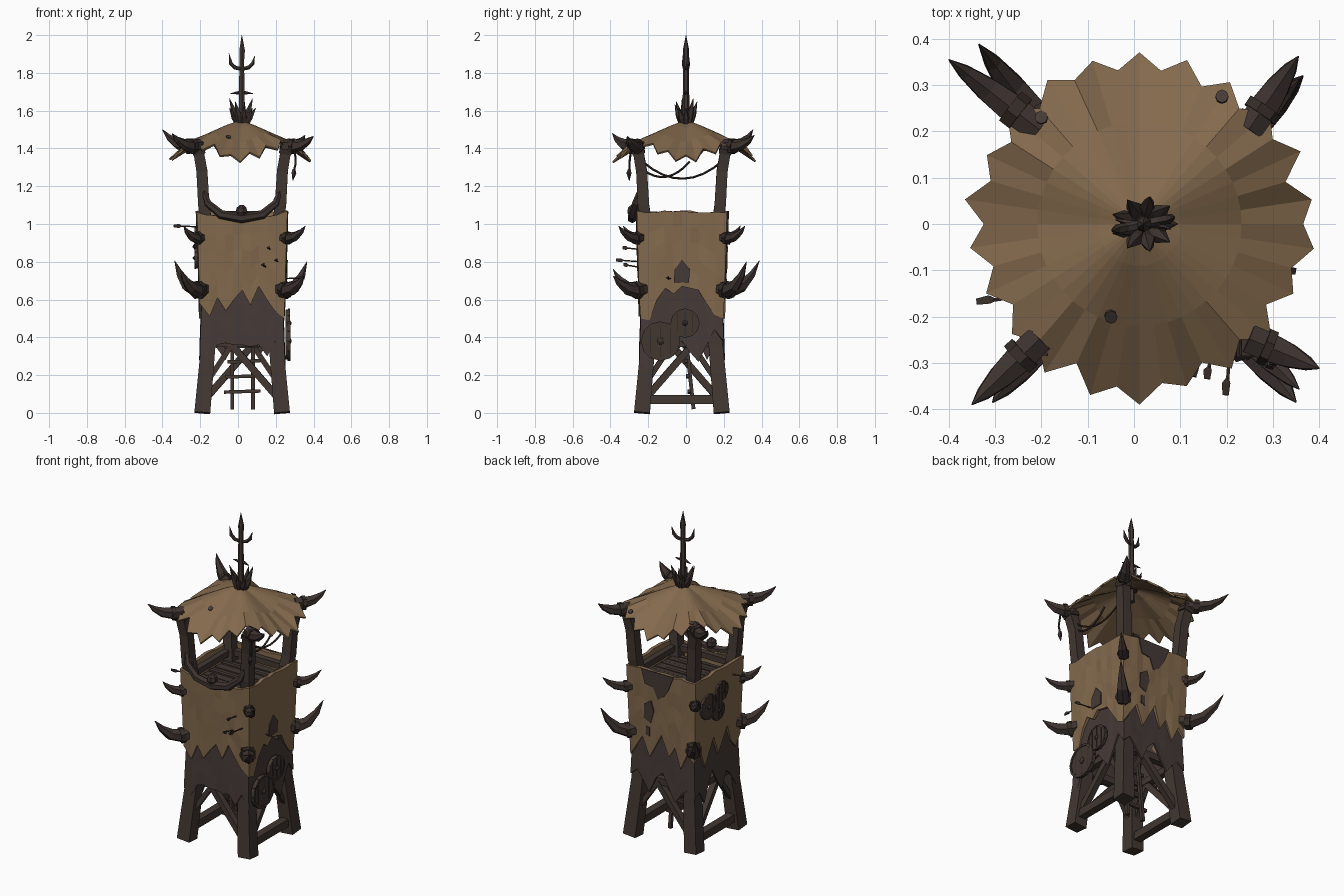
import bpy, bmesh, math, random
from mathutils import Vector

if "Cube" in bpy.data.objects:
    bpy.data.objects.remove(bpy.data.objects["Cube"])
random.seed(4)
CX, CY = 0.022, -0.022          # tower axis


def mat(name, c):
    m = bpy.data.materials.new(name)
    m.diffuse_color = (*c, 1)
    m.use_nodes = True
    m.node_tree.nodes["Principled BSDF"].inputs["Base Color"].default_value = m.diffuse_color
    return m


TAN = mat("tan_hide", (0.228, 0.143, 0.074))
DARK = mat("dark_hide", (0.060, 0.042, 0.037))
WOOD = mat("dark_wood", (0.054, 0.038, 0.031))
HORN = mat("dark_horn", (0.047, 0.033, 0.029))
SHIELD = mat("shield_wood", (0.054, 0.038, 0.030))
ROPE = mat("rope", (0.036, 0.025, 0.020))


def finish(bm, name, m, thick=0):
    bmesh.ops.recalc_face_normals(bm, faces=bm.faces)
    me = bpy.data.meshes.new(name)
    bm.to_mesh(me)
    bm.free()
    me.materials.append(m)
    ob = bpy.data.objects.new(name, me)
    bpy.context.collection.objects.link(ob)
    if thick:
        s = ob.modifiers.new("thickness", 'SOLIDIFY')
        s.thickness, s.offset = thick, 0
    return ob


def tube(name, pts, radii, m, sides=6):
    """Faceted tube along points; a radius list gives the taper."""
    pts = [Vector(p) for p in pts]
    if not isinstance(radii, (list, tuple)):
        radii = [radii] * len(pts)
    d = (pts[-1] - pts[0]).normalized()
    ref = Vector((0, 0, 1)) if abs(d.z) < 0.8 else Vector((0, 1, 0))
    bm = bmesh.new()
    rings = []
    for i, p in enumerate(pts):
        t = (pts[min(i + 1, len(pts) - 1)] - pts[max(i - 1, 0)]).normalized()
        a = ref.cross(t).normalized()
        b = t.cross(a)
        angs = [math.pi / sides + 2 * math.pi * k / sides for k in range(sides)]
        rings.append([bm.verts.new(p + radii[i] * (a * math.cos(g) + b * math.sin(g))) for g in angs])
    for r, s in zip(rings, rings[1:]):
        for k in range(sides):
            bm.faces.new((r[k], r[(k + 1) % sides], s[(k + 1) % sides], s[k]))
    bm.faces.new(rings[0])
    bm.faces.new(rings[-1])
    return finish(bm, name, m)


def beam(name, a, b, half, m=WOOD):
    return tube(name, [a, b], half * 1.414, m, 4)


def side_point(side, u, w, z):
    """Point on a tower wall: side 0 front, 1 right, 2 back, 3 left; u runs -1..1."""
    x, y = [(u, -1), (1, u), (-u, 1), (-1, -u)][side]
    return Vector((CX + x * w, CY + y * w, z))


def light_w(z):
    return 0.216 + 0.03 * (z - 0.55)


def dark_w(z):
    return 0.207 + 0.036 * (0.7 - z)


def hide_wall(name, width, top, hems, m, thick, jitter, levels=5):
    """Square sleeve of hide with a ragged hem, ten columns per side."""
    bm = bmesh.new()
    cols = []
    for s in range(4):
        for i, hem in enumerate(hems[s]):
            u, col, head = -1 + i / 5, [], top(s, -1 + i / 5)
            for k in range(levels + 1):
                z = head + (hem - head) * k / levels
                w = width(z) + (random.uniform(-jitter, jitter) if i else 0)
                col.append(bm.verts.new(side_point(s, u * width(z) / w, w, z)))
            cols.append(col)
    for c, d in zip(cols, cols[1:] + cols[:1]):
        for k in range(levels):
            bm.faces.new((c[k], c[k + 1], d[k + 1], d[k]))
    return finish(bm, name, m, thick)


# hide walls: upper tan layer and lower dark layer
hide_wall("upper_hide", light_w, lambda s, u: 1.065 - (0.035 * (1 - u * u) if s == 0 else 0) + random.uniform(-.006, .006),
          [[.58, .51, .61, .54, .60, .65, .57, .67, .60, .54],
           [.50, .49, .60, .66, .63, .67, .66, .65, .58, .52],
           [.50, .58, .64, .52, .60, .68, .55, .62, .50, .60],
           [.55, .62, .50, .58, .66, .54, .60, .68, .57, .52]], TAN, 0.022, 0.004)
hide_wall("lower_hide", dark_w, lambda s, u: 0.75,
          [[.32, .28, .36, .37, .36, .36, .35, .36, .30, .38],
           [.26, .22, .40, .40, .36, .38, .32, .27, .36, .44],
           [.38, .42, .36, .30, .40, .44, .36, .28, .34, .38],
           [.34, .36, .28, .38, .45, .36, .30, .40, .36, .28]], DARK, 0.01, 0.002)


def patch(name, side, pts, m=DARK):
    bm = bmesh.new()
    bm.faces.new([bm.verts.new(side_point(side, u * 0.235 / (light_w(z) + .015), light_w(z) + 0.015, z)) for u, z in pts])
    return finish(bm, name, m, 0.006)


# stitched dark patches on the walls
patch("right_patch", 1, [(-.18, .69), (.16, .69), (.18, .76), (.0, .81), (-.16, .76)])
patch("back_top_patch", 2, [(-.55, 1.07), (-.45, .98), (-.2, .97), (-.08, .90), (.1, .93), (.22, .97), (.4, 1.07)])
patch("back_mid_patch", 2, [(-.5, .76), (-.3, .74), (-.2, .82), (-.28, .88), (-.48, .85)])
patch("back_low_patch", 2, [(-.45, .66), (-.33, .65), (-.34, .71), (-.44, .71)])

# corner posts and horns; tips of the roof and lower horns as x, y, z
ROOF_TIPS = {(-1, -1): (-.35, -.39, 1.48), (1, -1): (.40, -.312, 1.465), (-1, 1): (-.40, .355, 1.5), (1, 1): (.355, .362, 1.47)}
LOW_TIPS = {(-1, -1): (-.305, -.385, .76), (1, -1): (.35, -.385, .725), (-1, 1): (-.335, .388, .805), (1, 1): (.365, .32, .80)}
for sx in (-1, 1):
    for sy in (-1, 1):
        def corner(r, z):
            return Vector((CX + sx * r, CY + sy * r, z))
        tag = ("front" if sy < 0 else "back") + ("_left" if sx < 0 else "_right")
        prof = [(.211, 0, .042), (.18, .35, .038), (.166, .65, .034), (.186, .98, .031), (.203, 1.1, .03),
                (.213, 1.28, .029), (.237, 1.42, .027)]
        tube(tag + "_post", [corner(r, z) for r, z, h in prof], [h * 1.414 for r, z, h in prof], WOOD, 4)
        beam(tag + "_lashing", corner(.228, 1.375), corner(.233, 1.4), .033, ROPE)

        def horn(name, base, tip, dip, thick):
            d = tip - base
            path = [base + Vector((d.x * a, d.y * a, d.z * b - dip * c)) for a, b, c in
                    ((0, 0, 0), (.3, .02, .8), (.58, .17, .8), (.82, .52, .3), (1, 1, 0))]
            tube(name, path, [thick * f for f in (.95, .95, .78, .46, .04)], HORN, 6)
            tube(name + "_collar", [base.lerp(path[1], .72), base.lerp(path[1], 1.1)], thick * 1.1, ROPE, 7)
        horn(tag + "_roof_horn", corner(.225, 1.415), Vector(ROOF_TIPS[sx, sy]), .006, .038)
        horn(tag + "_lower_horn", corner(.19, .66), Vector(LOW_TIPS[sx, sy]), .016, .043)
        horn(tag + "_middle_horn", corner(.205, .93), corner(.31 if sx < 0 else .335, .99), .008, .032)

# braces between the legs and rails inside the parapet
for s, n in enumerate(("front", "right", "back", "left")):
    f = 1 if s % 2 else -1
    beam(n + "_upper_beam", side_point(s, -1, .18, .37), side_point(s, 1, .18, .37), .02)
    beam(n + "_long_brace", side_point(s, -.9 * f, .2, .09), side_point(s, .3 * f, .183, .36), .018)
    beam(n + "_short_brace", side_point(s, .9 * f, .195, .18), side_point(s, .3 * f, .183, .36), .014)
    if s % 2:
        beam(n + "_ground_beam", side_point(s, -1, .203, .07), side_point(s, 1, .203, .07), .024)
    beam(n + "_inner_rail", side_point(s, -1, .2, 1.02), side_point(s, 1, .2, 1.02), .018)

# plank floor
for i in range(7):
    y = CY - .18 + i * .06
    beam("floor_plank_%d" % i, (CX - .2, y, .965 + .004 * (i % 2)), (CX + .2, y, .965), .012)
    beam("floor_filler_%d" % i, (CX - .2, y + .028, .96), (CX + .2, y + .028, .96), .014)

# ladder
for x in (-.03, .08):
    beam("ladder_rail", (x, .04, .02), (x, -.06, .96), .01)
for i in range(9):
    z = .11 + i * .08
    beam("ladder_rung_%d" % i, (-.075 + .01 * (i % 3), .03 - z * .11, z), (.12 - .01 * (i % 2), .03 - z * .11, z + .006), .009)

# curved front tusk rail with a knob
tube("front_tusk_rail", [(-.185, -.24, 1.19), (-.16, -.265, 1.11), (-.09, -.28, 1.05), (.02, -.285, 1.03),
                         (.13, -.28, 1.05), (.2, -.265, 1.11), (.225, -.24, 1.19)],
     [.012, .02, .024, .026, .024, .02, .012], HORN, 6)
tube("rail_knob", [(.02, -.28, 1.04), (.02, -.28, 1.06), (.02, -.28, 1.085), (.02, -.28, 1.1)], [.02, .032, .028, .012], HORN, 7)

# hide roof: drooping between the four posts, ragged rim
N = 44
AX, AY = 0.012, 0.0


def roof_z(f, a):
    edge = 1.345 + .08 * abs(math.sin(2 * a)) ** 1.5
    return 1.545 - (1.545 - edge) * f ** 1.15


bm = bmesh.new()
apex = bm.verts.new((AX, AY, 1.545))
rings = []
for f in (.25, .62, 1):
    ring = []
    for k in range(N):
        a = 2 * math.pi * k / N
        r, z = .352 * f, roof_z(f, a)
        if f == 1:
            r += (.026 if k % 2 else -.008) + random.uniform(-.012, .012) - .012 * abs(math.sin(2 * a))
            z += (-.022 if k % 2 else .014) + random.uniform(-.008, .008)
        ring.append(bm.verts.new((AX + r * math.cos(a), AY + r * math.sin(a), z)))
    rings.append(ring)
for k in range(N):
    j = (k + 1) % N
    bm.faces.new((apex, rings[0][k], rings[0][j]))
    for r, s in zip(rings, rings[1:]):
        bm.faces.new((r[k], s[k], s[j], r[j]))
finish(bm, "roof_hide", TAN, 0.01)

# worn holes in the roof, as thin dark plates
for i, (x, y) in enumerate(((-.2, .23), (.19, .275), (-.05, -.2))):
    bm = bmesh.new()
    vs = []
    for k in range(8):
        px, py = x + .014 * math.cos(k * .785), y + .014 * math.sin(k * .785)
        f, a = math.hypot(px - AX, py - AY) / .352, math.atan2(py - AY, px - AX)
        vs.append(bm.verts.new((px, py, roof_z(f, a) + .008)))
    bm.faces.new(vs)
    finish(bm, "roof_hole_%d" % i, DARK, 0.006)

# finial: spear pole, crossbar, hooks and a crown of spikes
tube("finial_pole", [(.02, 0, 1.45), (.02, 0, 1.7), (.02, 0, 1.86), (.022, 0, 1.92), (.02, 0, 2.0)], [.02, .017, .014, .017, .001], WOOD, 6)
tube("finial_crossbar", [(-.04, .01, 1.69), (0, 0, 1.695), (.04, 0, 1.695), (.08, -.01, 1.69)], [.002, .009, .009, .002], HORN, 5)
for s in (-1, 1):
    tip = 1.905 if s < 0 else 1.89
    tube("finial_hook", [(.02, 0, 1.82), (.02 + s * .035, s * .008, 1.828), (.02 + s * .058, s * .012, 1.85), (.02 + s * .068, s * .015, tip)],
         [.01, .011, .011, .001], HORN, 5)
for k in range(9):
    a, tall = k * 2 * math.pi / 9, .09 + .05 * ((k * 7) % 4) / 3
    c, s = math.cos(a), math.sin(a)
    tube("crown_spike_%d" % k, [(.022 + .02 * c, .02 * s, 1.525), (.022 + .042 * c, .038 * s, 1.525 + tall * .45), (.022 + .072 * c, .06 * s, 1.525 + tall)],
         [.017, .018, .001], HORN, 5)


def shield(name, side, u, z, r):
    p = side_point(side, u, .24, z)
    n = [Vector((0, -1, 0)), Vector((1, 0, 0)), Vector((0, 1, 0)), Vector((-1, 0, 0))][side]
    up, t = Vector((0, 0, 1)), n.cross(Vector((0, 0, 1)))
    tube(name, [p - n * .01, p + n * .01], r * .96, SHIELD, 12)
    for i in range(12):      # rim segments
        tube(name + "_rim", [p + n * .008 + r * .93 * (up * math.cos(g) + t * math.sin(g)) for g in (i * math.pi / 6, (i + 1) * math.pi / 6)],
             r * .09, SHIELD, 4)
    tube(name + "_boss", [p, p + n * .014, p + n * .022], [r * .22, r * .18, r * .05], HORN, 7)
    for k in (-.5, 0, .5):   # plank seams
        h = up * r * .8 * (1 - abs(k) * .4)
        tube(name + "_seam", [p + n * .009 + t * r * k - h, p + n * .009 + t * r * k + h], .004, ROPE, 4)


# shields hung on the right and left walls
for i, (s, u, z, r) in enumerate(((1, -.47, .38, .105), (1, .07, .475, .078), (3, -.5, .88, .078), (3, .05, .93, .06), (3, -.1, .82, .06))):
    shield("shield_%d" % i, s, u, z, r)

# arrows stuck in the walls
for i, (a, b) in enumerate((((.21, -.24, .80), (.20, -.37, .81)), ((.15, -.24, .77), (.13, -.33, .785)), ((.17, -.24, .865), (.16, -.335, .875)),
                            ((-.2, -.15, .985), (-.34, -.17, .99)), ((.23, -.08, .71), (.35, -.1, .715)))):
    a, b = Vector(a), Vector(b)
    tube("arrow_%d" % i, [a, b], .004, WOOD, 5)
    tube("arrow_feather_%d" % i, [b.lerp(a, .3), b.lerp(a, .2), b], [.003, .012, .009], ROPE, 3)

# sagging ropes below the roof and a hanging charm
for i, (y0, z0, y1, z1, sag) in enumerate(((-.23, 1.33, .2, 1.34, .095), (-.23, 1.29, .02, 1.33, .06))):
    tube("sagging_rope_%d" % i, [(.235, y0 + (y1 - y0) * t / 8, z0 + (z1 - z0) * t / 8 - sag * 4 * (t / 8) * (1 - t / 8)) for t in range(9)], .006, ROPE, 5)
tube("charm_cord", [(.3, -.29, 1.4), (.305, -.3, 1.32), (.295, -.3, 1.28)], .006, ROPE, 5)
tube("charm_tooth", [(.295, -.3, 1.29), (.295, -.302, 1.27), (.29, -.3, 1.23)], [.008, .014, .002], HORN, 5)
